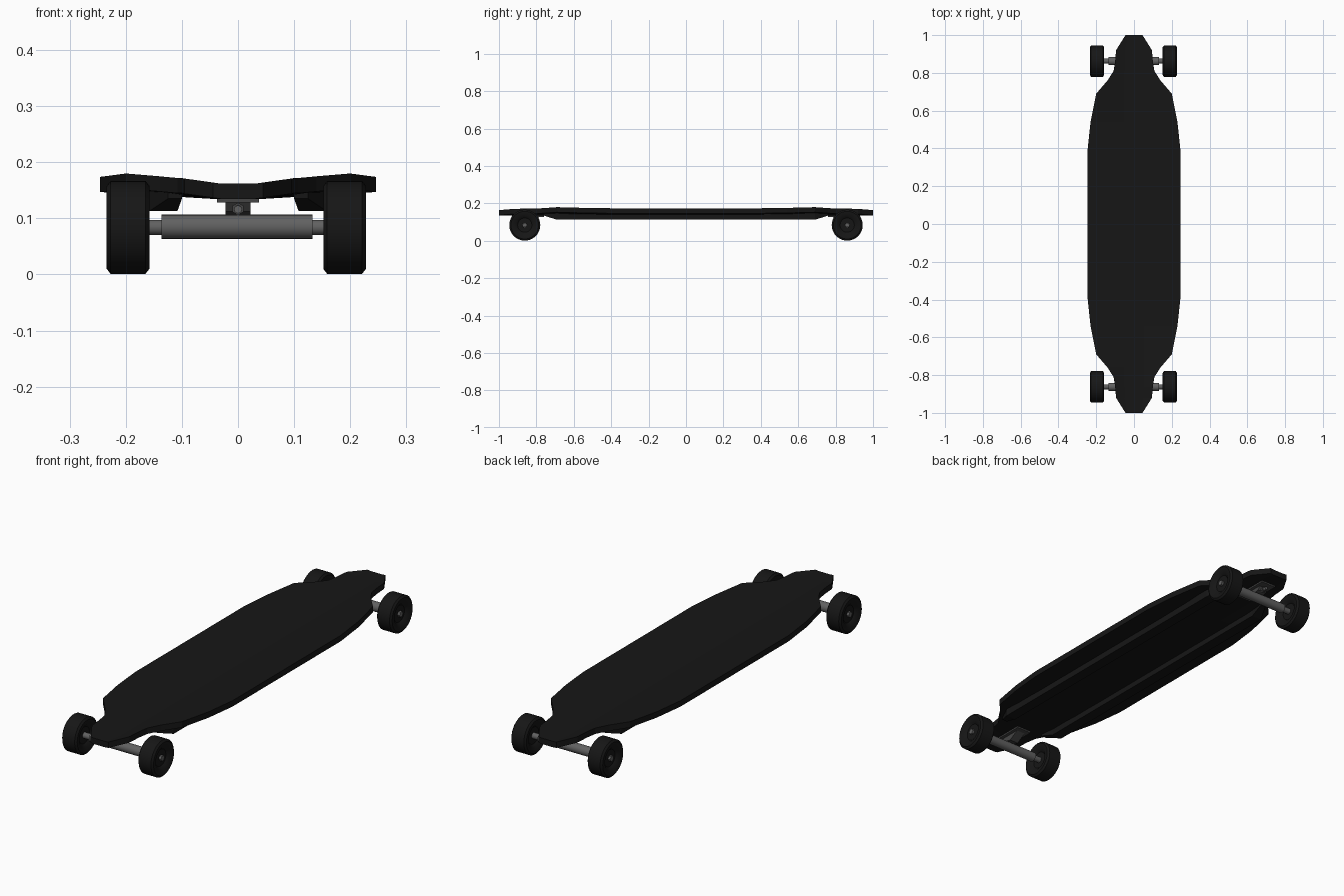
import bpy, bmesh, math
from mathutils import Matrix, Vector

if "Cube" in bpy.data.objects:
    bpy.data.objects.remove(bpy.data.objects["Cube"])


def material(name, v):
    m = bpy.data.materials.new(name)
    m.diffuse_color = (v, v, v, 1)
    m.use_nodes = True
    m.node_tree.nodes["Principled BSDF"].inputs["Base Color"].default_value = m.diffuse_color
    return m


BLACK = material("black", 0.008)
METAL = material("metal", 0.12)
DARK = material("dark_metal", 0.06)


def finish(name, bm, mat, smooth=False):
    bmesh.ops.recalc_face_normals(bm, faces=bm.faces)
    me = bpy.data.meshes.new(name)
    bm.to_mesh(me)
    bm.free()
    ob = bpy.data.objects.new(name, me)
    bpy.context.collection.objects.link(ob)
    me.materials.append(mat)
    if smooth:
        bpy.ops.object.select_all(action='DESELECT')
        ob.select_set(True)
        bpy.context.view_layer.objects.active = ob
        bpy.ops.object.shade_smooth_by_angle(angle=math.radians(35))
    return ob


def loft(name, rings, mat):
    """Skin closed rings of points and cap both ends."""
    bm = bmesh.new()
    vs = [[bm.verts.new(p) for p in r] for r in rings]
    n = len(vs[0])
    for a, b in zip(vs, vs[1:]):
        for i in range(n):
            j = (i + 1) % n
            bm.faces.new((a[i], a[j], b[j], b[i]))
    bm.faces.new(vs[0])
    bm.faces.new(vs[-1])
    return finish(name, bm, mat)


def rod(name, a, b, r, mat, sides=24):
    a, b = Vector(a), Vector(b)
    d = b - a
    bm = bmesh.new()
    rot = Vector((0, 0, 1)).rotation_difference(d).to_matrix().to_4x4()
    bmesh.ops.create_cone(bm, cap_ends=True, segments=sides, radius1=r, radius2=r,
                          depth=d.length, matrix=Matrix.Translation((a + b) / 2) @ rot)
    return finish(name, bm, mat, True)


def box(name, c, s, mat):
    bm = bmesh.new()
    bmesh.ops.create_cube(bm, size=1, matrix=Matrix.Translation(c) @ Matrix.Diagonal((*s, 1)))
    return finish(name, bm, mat)


def wheel(name, x, y, z, out):
    # lathed tyre with chamfered shoulders and recessed hub faces
    half = [(0.012, 0.022), (0.038, 0.022), (0.052, 0.034), (0.074, 0.038), (0.083, 0.031)]
    prof = [(r, h) for r, h in half] + [(r, -h) for r, h in reversed(half)]
    bm = bmesh.new()
    n = 32
    rings = []
    for i in range(n):
        t = 2 * math.pi * i / n
        rings.append([bm.verts.new((x + h, y + r * math.cos(t), z + r * math.sin(t))) for r, h in prof])
    for i in range(n):
        a, b = rings[i], rings[(i + 1) % n]
        for j in range(len(prof)):
            k = (j + 1) % len(prof)
            bm.faces.new((a[j], a[k], b[k], b[j]))
    finish(name, bm, BLACK, True)
    rod(name + "_nut", (x + out * 0.015, y, z), (x + out * 0.033, y, z), 0.013, METAL, 6)


# deck: (y, half width, edge height), mirrored front to back
half = [(1.0, 0.045, 0.164), (0.92, 0.095, 0.171), (0.86, 0.1, 0.172), (0.81, 0.108, 0.172),
        (0.76, 0.14, 0.175), (0.69, 0.2, 0.18), (0.54, 0.23, 0.176), (0.39, 0.246, 0.174)]
stations = half + [(-y, w, z) for y, w, z in reversed(half)]
rings = []
for y, w, z in stations:
    f = min(0.05, w * 0.7)
    top = [(-w, z), (-f, 0.162), (f, 0.162), (w, z)]
    rings.append([(x, y, h) for x, h in top] + [(x, y, h - 0.027) for x, h in reversed(top)])
loft("deck", rings, BLACK)

# stiffening rails under the deck
for s, side in ((-1, "left"), (1, "right")):
    rings = []
    for y, a, b, z in ((0.76, 0.1, 0.125, 0.135), (0.69, 0.108, 0.158, 0.113),
                       (-0.69, 0.108, 0.158, 0.113), (-0.76, 0.1, 0.125, 0.135)):
        rings.append([(s * a, y, z), (s * b, y, z), (s * b, y, 0.15), (s * a, y, 0.15)])
    loft(side + "_rail", rings, BLACK)

# trucks and wheels
CX, CZ = -0.003, 0.084
for s, end in ((-1, "front"), (1, "back")):
    y = s * 0.862
    box(end + "_baseplate", (0, s * 0.845, 0.132), (0.075, 0.17, 0.008), DARK)
    # angled pivot block on the inner side
    loft(end + "_pivot_block",
         [[(x, s * 0.77, 0.135), (x, s * 0.9, 0.135), (x, s * 0.885, 0.112), (x, s * 0.83, 0.1)]
          for x in (-0.022, 0.022)], DARK)
    rod(end + "_kingpin", (0, s * 0.87, 0.118), (0, s * 0.915, 0.116), 0.007, METAL, 12)
    rod(end + "_kingpin_nut", (0, s * 0.885, 0.117), (0, s * 0.9, 0.117), 0.011, DARK, 6)
    rod(end + "_hanger", (CX - 0.133, y, CZ + 0.001), (CX + 0.136, y, CZ + 0.001), 0.0215, METAL)
    rod(end + "_axle", (CX - 0.205, y, CZ), (CX + 0.205, y, CZ), 0.0135, METAL)
    for k, side in ((-1, "left"), (1, "right")):
        wheel(f"{end}_{side}_wheel", CX + k * 0.193, y, CZ, k)
